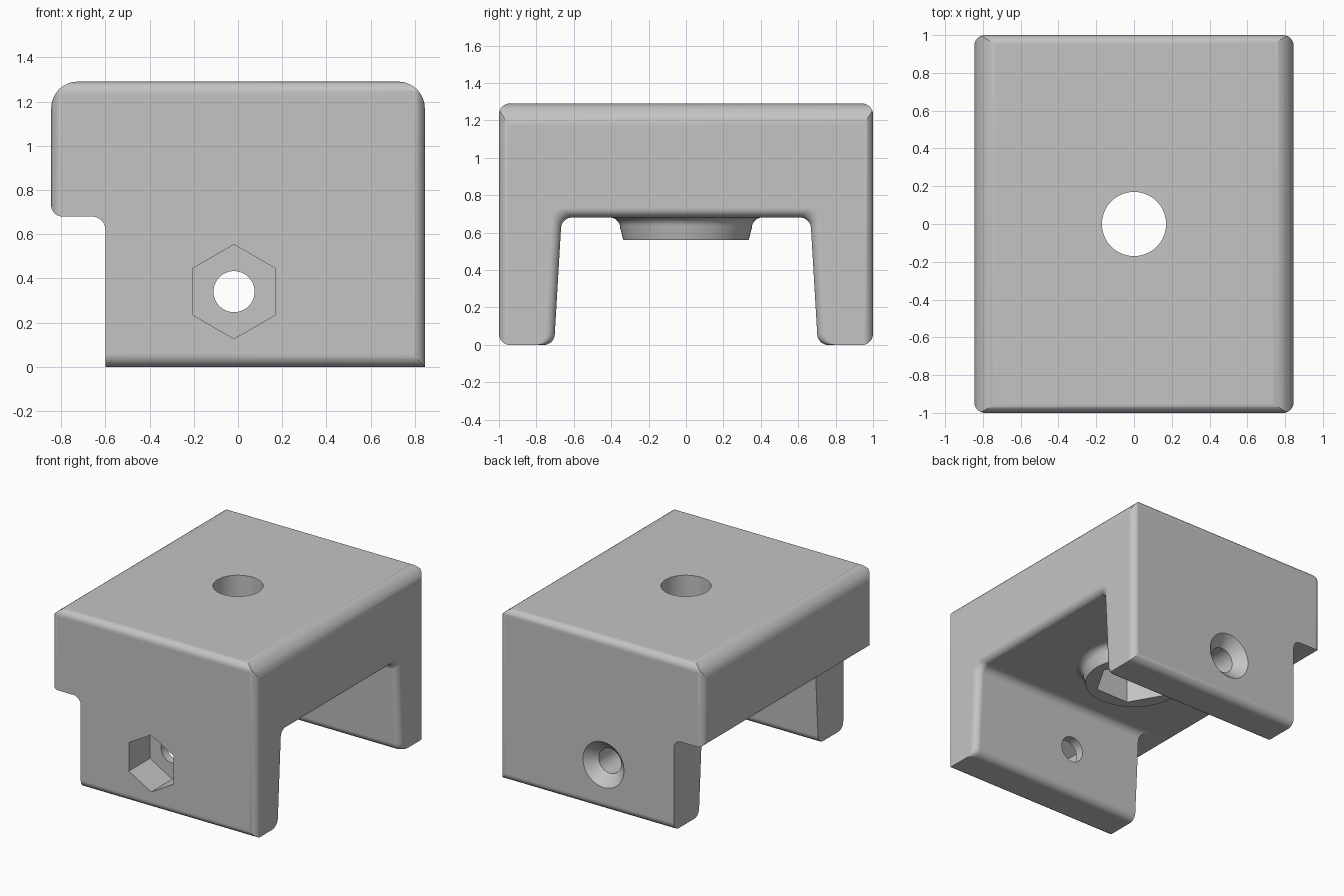
import bpy, bmesh, math
from mathutils import Vector

cube = bpy.data.objects.get("Cube")
if cube:
    bpy.data.objects.remove(cube, do_unlink=True)

HALF_X, HALF_Y, HEIGHT, DECK = 0.845, 1.0, 1.29, 0.68
BOLT_X, BOLT_Z = -0.018, 0.34


def rounded(corners, steps=10):
    """Outline from (u, v, radius) corners, each rounded by a tangent arc."""
    out = []
    for i, (u, v, r) in enumerate(corners):
        p = Vector((u, v))
        if r == 0:
            out.append(p)
            continue
        a = (Vector(corners[i - 1][:2]) - p).normalized()
        b = (Vector(corners[(i + 1) % len(corners)][:2]) - p).normalized()
        half = a.angle(b) / 2
        centre = p + (a + b).normalized() * r / math.sin(half)
        start = p + a * r / math.tan(half) - centre
        end = p + b * r / math.tan(half) - centre
        sweep = math.pi - 2 * half
        for k in range(steps + 1):
            t = k / steps
            out.append(centre + (start * math.sin((1 - t) * sweep)
                                 + end * math.sin(t * sweep)) / math.sin(sweep))
    return out


def ngon(radius, sides, cu=0, cv=0, turn=0):
    angles = [turn + 2 * math.pi * k / sides for k in range(sides)]
    return [Vector((cu + radius * math.cos(a), cv + radius * math.sin(a))) for a in angles]


def loft(name, axis, rings):
    """Closed solid through (position, outline) rings along an axis."""
    place = {"x": lambda u, v, w: (w, u, v),
             "y": lambda u, v, w: (u, w, v),
             "z": lambda u, v, w: (u, v, w)}[axis]
    bm = bmesh.new()
    loops = [[bm.verts.new(place(p.x, p.y, w)) for p in outline] for w, outline in rings]
    for low, high in zip(loops, loops[1:]):
        for i in range(len(low)):
            bm.faces.new((low[i - 1], low[i], high[i], high[i - 1]))
    bm.faces.new(loops[0])
    bm.faces.new(loops[-1])
    bmesh.ops.recalc_face_normals(bm, faces=bm.faces)
    mesh = bpy.data.meshes.new(name)
    bm.to_mesh(mesh)
    bm.free()
    obj = bpy.data.objects.new(name, mesh)
    bpy.context.collection.objects.link(obj)
    return obj


def prism(name, axis, outline, start, end):
    return loft(name, axis, [(start, outline), (end, outline)])


def combine(target, tool, operation):
    bpy.context.view_layer.objects.active = target
    mod = target.modifiers.new(operation, "BOOLEAN")
    mod.operation, mod.solver, mod.object = operation, "EXACT", tool
    bpy.ops.object.modifier_apply(modifier=mod.name)
    bpy.data.objects.remove(tool, do_unlink=True)


def box_outline(u, low, high, r):
    return rounded([(-u, low, r), (u, low, r), (u, high, r), (-u, high, r)])


# Body: front outline trimmed by the rounded side and top outlines
body = prism("bracket_body", "y", rounded([
    (-HALF_X, HEIGHT, 0.12), (HALF_X, HEIGHT, 0.12), (HALF_X, 0, 0),
    (-0.6, 0, 0), (-0.6, DECK, 0.06), (-HALF_X, DECK, 0.05)]), -1.1, 1.1)
e = 0.001
combine(body, prism("side_trim", "x", box_outline(HALF_Y, -e, HEIGHT + e, 0.06), -1, 1), "INTERSECT")
combine(body, prism("top_trim", "z", box_outline(HALF_X + e, -HALF_Y - e, HALF_Y + e, 0.06), -0.2, 1.5),
        "INTERSECT")


# Channel between the legs, flaring to a rounded rim at the left end
def channel(t):
    half = [(0.92, -0.1, 0), (0.92, -e, 0), (0.705 + t, -e, 0.06), (0.665 + t, DECK + e + t, 0.06)]
    return rounded(half + [(-u, v, r) for u, v, r in reversed(half)])


rim = 0.05
rings = [(-1, channel(0))]
for k in range(9):
    a = math.pi / 2 * k / 8
    rings.append((HALF_X - rim + rim * math.sin(a), channel(rim * (1 - math.cos(a)))))
rings.append((1, channel(rim)))
combine(body, loft("channel_cutter", "x", rings), "DIFFERENCE")

# Round boss under the deck, with a flared root
boss = [(0.56, 0.335), (0.625, 0.352)]
for k in range(1, 8):
    a = math.pi / 2 * k / 7
    boss.append((0.625 + 0.056 * math.sin(a), 0.352 + 0.056 * (1 - math.cos(a))))
boss.append((0.76, 0.408))
combine(body, loft("boss", "z", [(z, ngon(r, 64)) for z, r in boss]), "UNION")

# Vertical bolt hole and its nut pocket
combine(body, prism("top_hole", "z", ngon(0.17, 64), 0.3, 1.5), "DIFFERENCE")
combine(body, prism("boss_nut_pocket", "z", ngon(0.27, 6), 0.5, 0.86), "DIFFERENCE")

# Cross bolt hole, front nut pocket and back countersink
combine(body, prism("cross_hole", "y", ngon(0.093, 48, BOLT_X, BOLT_Z), -1.1, 1.1), "DIFFERENCE")
combine(body, prism("front_nut_pocket", "y",
                    ngon(0.213, 6, BOLT_X, BOLT_Z, math.pi / 6), -1.1, -0.75), "DIFFERENCE")
combine(body, loft("countersink", "y", [(0.922, ngon(0.092, 48, BOLT_X, BOLT_Z)),
                                        (1.02, ngon(0.19, 48, BOLT_X, BOLT_Z))]), "DIFFERENCE")

# Material and shading
grey = bpy.data.materials.new("plain_grey")
grey.use_nodes = True
colour = (0.55, 0.55, 0.55, 1)
grey.diffuse_color = colour
grey.node_tree.nodes["Principled BSDF"].inputs["Base Color"].default_value = colour
body.data.materials.clear()
body.data.materials.append(grey)

bpy.ops.object.select_all(action="DESELECT")
body.select_set(True)
bpy.context.view_layer.objects.active = body
bpy.ops.object.shade_smooth_by_angle(angle=math.radians(30))
weighted = body.modifiers.new("weighted_normals", "WEIGHTED_NORMAL")
weighted.keep_sharp = True
